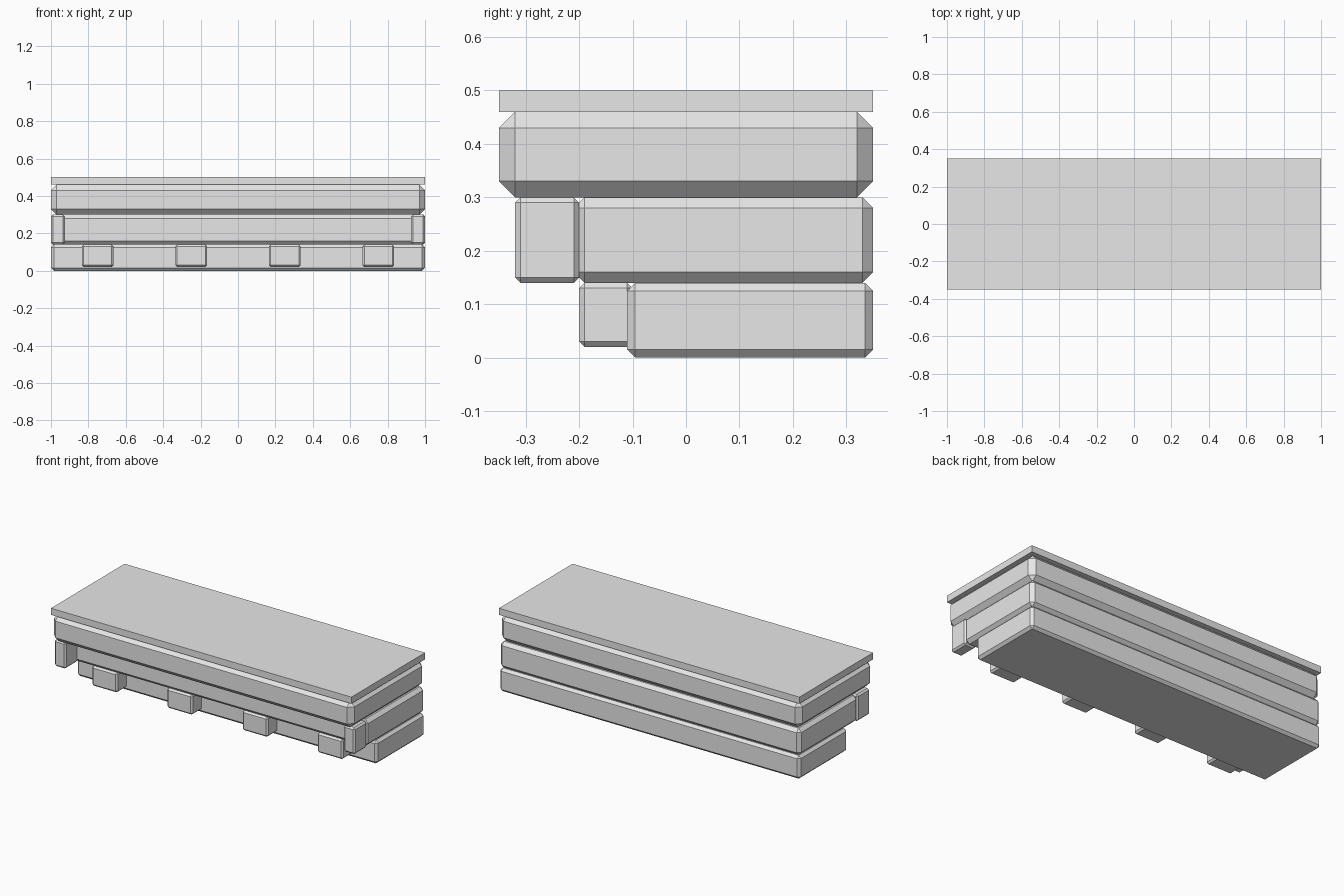
import bpy

if "Cube" in bpy.data.objects:
    bpy.data.objects.remove(bpy.data.objects["Cube"])

grey = bpy.data.materials.new("plain grey")
grey.diffuse_color = (0.8, 0.8, 0.8, 1)
grey.use_nodes = True
grey.node_tree.nodes["Principled BSDF"].inputs["Base Color"].default_value = grey.diffuse_color


def block(name, x, y, z, bevel=0):
    """Box spanning the given (min, max) ranges with flat chamfered edges."""
    spans = (x, y, z)
    bpy.ops.mesh.primitive_cube_add(size=1, location=[(a + b) / 2 for a, b in spans])
    ob = bpy.context.object
    ob.name = name
    ob.scale = [b - a for a, b in spans]
    bpy.ops.object.transform_apply(location=False, rotation=False, scale=True)
    ob.data.materials.append(grey)
    if bevel:
        mod = ob.modifiers.new("chamfer", 'BEVEL')
        mod.width = bevel
        mod.segments = 1
    return ob


# Stacked body, stepping back towards the floor
block("base_tier", (-1, 1), (-0.11, 0.35), (0, 0.14), 0.015)
block("middle_tier", (-1, 1), (-0.21, 0.35), (0.14, 0.30), 0.02)
block("upper_tier", (-1, 1), (-0.35, 0.35), (0.30, 0.46), 0.03)
block("top_slab", (-1, 1), (-0.35, 0.35), (0.46, 0.50))

# Brackets at both ends, under the overhang
for side, x in (("left", (-1, -0.925)), ("right", (0.925, 1))):
    block(side + "_end_bracket", x, (-0.32, -0.20), (0.14, 0.30), 0.01)

# Row of small blocks along the base
for i in range(4):
    cx = -0.75 + 0.5 * i
    block(f"small_block_{i + 1}", (cx - 0.085, cx + 0.085), (-0.20, -0.10), (0.02, 0.14), 0.01)
